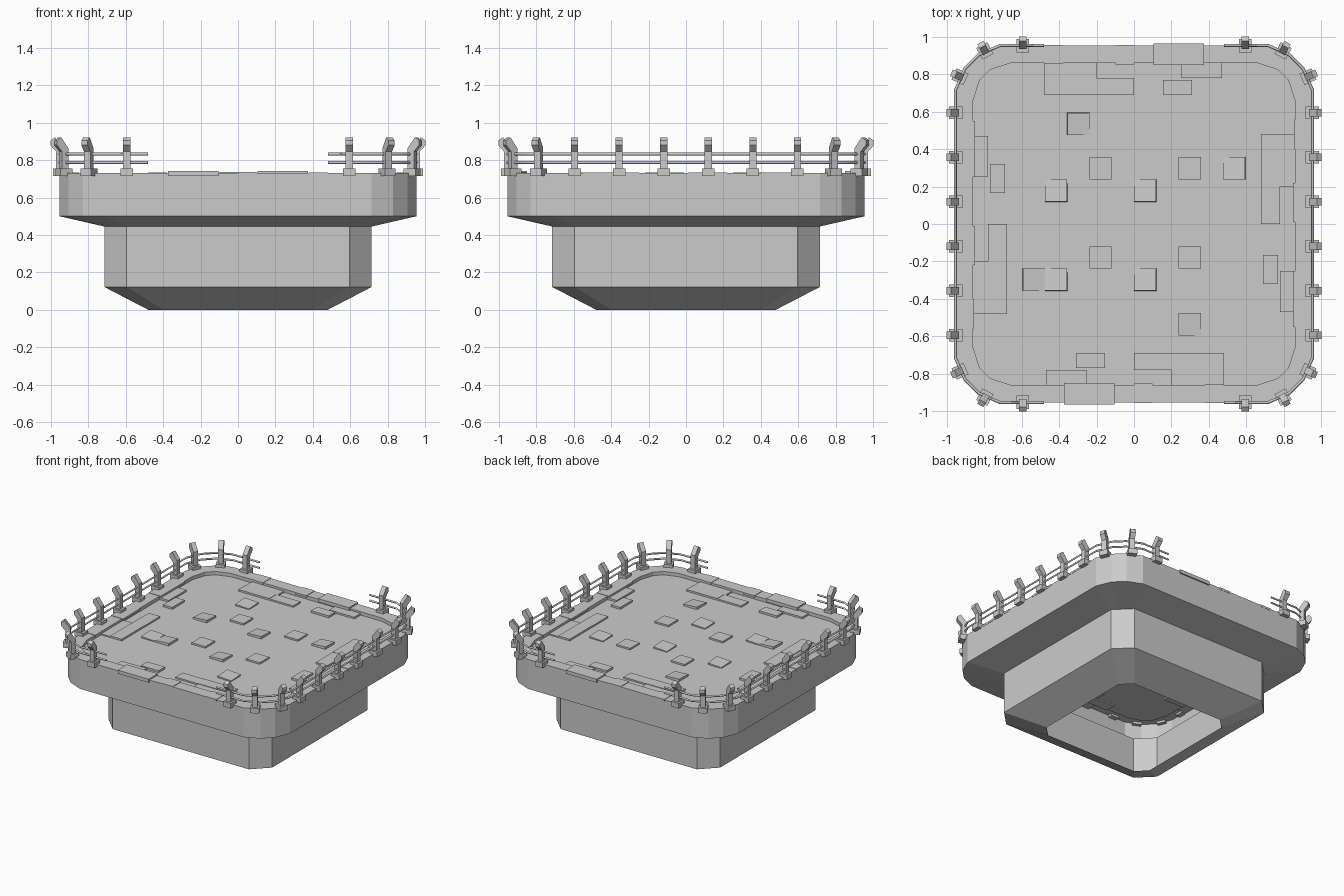
import bpy, bmesh, math
from mathutils import Matrix, Vector

cube = bpy.data.objects.get("Cube")
if cube:
    bpy.data.objects.remove(cube, do_unlink=True)

grey = bpy.data.materials.new("plain grey")
grey.use_nodes = True
GREY = (0.6, 0.6, 0.6, 1)
grey.diffuse_color = GREY
grey.node_tree.nodes["Principled BSDF"].inputs["Base Color"].default_value = GREY

DECK, RIM = 0.705, 0.732
OUTER = [(0.955, 0.715), (0.905, 0.83), (0.83, 0.905), (0.715, 0.955)]
INNER = [(0.86, 0.66), (0.825, 0.77), (0.77, 0.825), (0.66, 0.86)]


def add_object(name, bm):
    mesh = bpy.data.meshes.new(name)
    bm.to_mesh(mesh)
    bm.free()
    mesh.materials.append(grey)
    obj = bpy.data.objects.new(name, mesh)
    bpy.context.collection.objects.link(obj)
    return obj


def chamfer(half, flat):
    """Four points along one straight corner cut."""
    a, b = Vector((half, flat)), Vector((flat, half))
    return [a.lerp(b, i / 3) for i in range(4)]


def ring(bm, corner, z):
    """Repeat one corner around the four quarters."""
    verts = []
    for quarter in range(4):
        turn = Matrix.Rotation(quarter * math.pi / 2, 2)
        for p in corner:
            q = turn @ Vector(p)
            verts.append(bm.verts.new((q.x, q.y, z)))
    return verts


def add_box(bm, x0, x1, y0, y1, z0, z1, matrix=None, tilt=0):
    """Box from bounds; tilt sinks one corner of the top."""
    size = Vector((x1 - x0, y1 - y0, z1 - z0))
    mid = Vector((x0 + x1, y0 + y1, z0 + z1)) / 2
    place = Matrix.Translation(mid)
    if tilt:
        place = place @ Matrix.Rotation(tilt, 4, Vector((1, 1, 0)))
    if matrix:
        place = matrix @ place
    bmesh.ops.create_cube(bm, size=1, matrix=place @ Matrix.Diagonal((*size, 1)))


# Open-bottomed shell: tapered foot, body, overhanging upper body, rim and deck
bm = bmesh.new()
sections = [(chamfer(0.48, 0.40), 0), (chamfer(0.715, 0.595), 0.122),
            (chamfer(0.715, 0.595), 0.445), (OUTER, 0.5), (OUTER, RIM),
            (INNER, RIM), (INNER, DECK)]
rings = [ring(bm, corner, z) for corner, z in sections]
for low, high in zip(rings, rings[1:]):
    n = len(low)
    for i in range(n):
        j = (i + 1) % n
        bm.faces.new((low[i], low[j], high[j], high[i]))
bm.faces.new(rings[-1])
add_object("platform_shell", bm)

# Small square tiles on a regular grid: column, row, tilt
bm = bmesh.new()
STEP = 0.119
TILES = [(-3, 4, 1), (-2, 2, 0), (2, 2, 0), (4, 2, -1), (-4, 1, -1), (0, 1, -1),
         (-2, -2, 0), (2, -2, 0), (-5, -3, 1), (-4, -3, -1), (0, -3, -1), (2, -5, 1)]
for col, row, lean in TILES:
    x, y = col * STEP, row * STEP
    add_box(bm, x, x + STEP, y, y + STEP, DECK - 0.01, DECK + 0.013, tilt=lean * 0.08)
add_object("deck_tiles", bm)

# Larger panels, each paired with its half-turn copy: bounds and height
half_turn = Matrix.Rotation(math.pi, 4, "Z")
PANELS = [(-0.77, -0.69, 0.165, 0.32, 16), (0.155, 0.31, 0.69, 0.77, 16),
          (-0.48, -0.2, 0.78, 0.86, 10), (-0.48, -0.21, 0.69, 0.78, 14),
          (-0.21, 0, 0.69, 0.78, 12), (0.25, 0.47, 0.78, 0.86, 14),
          (0.68, 0.78, 0.21, 0.48, 14), (0.78, 0.86, 0.2, 0.48, 9),
          (0.68, 0.78, 0, 0.21, 12), (0.78, 0.86, -0.47, -0.25, 14)]
bm = bmesh.new()
for x0, x1, y0, y1, rise in PANELS:
    for matrix in (None, half_turn):
        add_box(bm, x0, x1, y0, y1, DECK - 0.01, DECK + rise / 1000, matrix)
add_object("deck_panels", bm)

# Plates wrapped over the rim
bm = bmesh.new()
for matrix in (None, half_turn):
    add_box(bm, 0.105, 0.375, 0.85, 0.965, 0.714, 0.742, matrix)
    add_box(bm, -0.48, -0.38, 0.855, 0.957, 0.72, 0.735, matrix)
    add_box(bm, -0.1, 0, 0.852, 0.957, 0.72, 0.736, matrix)
    add_box(bm, 0.85, 0.957, 0.01, 0.22, 0.72, 0.735, matrix)
    add_box(bm, 0.855, 0.957, 0.4, 0.56, 0.72, 0.735, matrix)
    add_box(bm, 0.85, 0.957, -0.55, -0.25, 0.72, 0.735, matrix)
add_object("rim_plates", bm)

# Railing posts: block foot and an upright whose head bends outward
POST = [(-0.022, 0.75), (0.014, 0.75), (0.014, 0.845), (0.045, 0.88),
        (0.045, 0.905), (0.02, 0.922), (-0.022, 0.865)]


def add_post(bm, x, y, angle):
    place = Matrix.Translation((x, y, 0)) @ Matrix.Rotation(angle, 4, "Z")
    add_box(bm, -0.04, 0.03, -0.033, 0.033, 0.715, 0.755, place)
    sides = [[bm.verts.new(place @ Vector((u, w, z))) for u, z in POST]
             for w in (-0.019, 0.019)]
    bm.faces.new(sides[0])
    bm.faces.new(sides[1][::-1])
    for i in range(len(POST)):
        j = (i + 1) % len(POST)
        bm.faces.new((sides[0][j], sides[0][i], sides[1][i], sides[1][j]))


EDGE = 0.958
for side, quarter in (("left", 0), ("right", math.pi)):
    bm = bmesh.new()
    spots = [(EDGE, row * STEP, 0) for row in (-5, -3, -1, 1, 3, 5)]
    for s in (-1, 1):
        spots += [(0.935, s * 0.79, s * math.radians(25)),
                  (0.8, s * 0.93, s * math.radians(62)),
                  (5 * STEP, s * EDGE, s * math.pi / 2)]
    for x, y, angle in spots:
        add_post(bm, x, y, angle)
    bm.transform(Matrix.Rotation(quarter, 4, "Z"))
    bmesh.ops.recalc_face_normals(bm, faces=bm.faces)
    add_object(side + "_railing_posts", bm)

# Two thin rails per side, following the rim outline and open at front and back
upper = OUTER + [(0.48, 0.955)]
path = [(x, -y) for x, y in reversed(upper)] + upper
for side, sign in (("left", 1), ("right", -1)):
    for level, z in (("upper", 0.832), ("lower", 0.787)):
        curve = bpy.data.curves.new(side + "_" + level + "_rail", "CURVE")
        curve.dimensions = "3D"
        curve.bevel_depth = 0.008
        curve.bevel_resolution = 0
        curve.use_fill_caps = True
        curve.materials.append(grey)
        spline = curve.splines.new("POLY")
        spline.points.add(len(path) - 1)
        for point, (x, y) in zip(spline.points, path):
            point.co = (sign * x, y, z, 1)
        bpy.context.collection.objects.link(bpy.data.objects.new(curve.name, curve))
